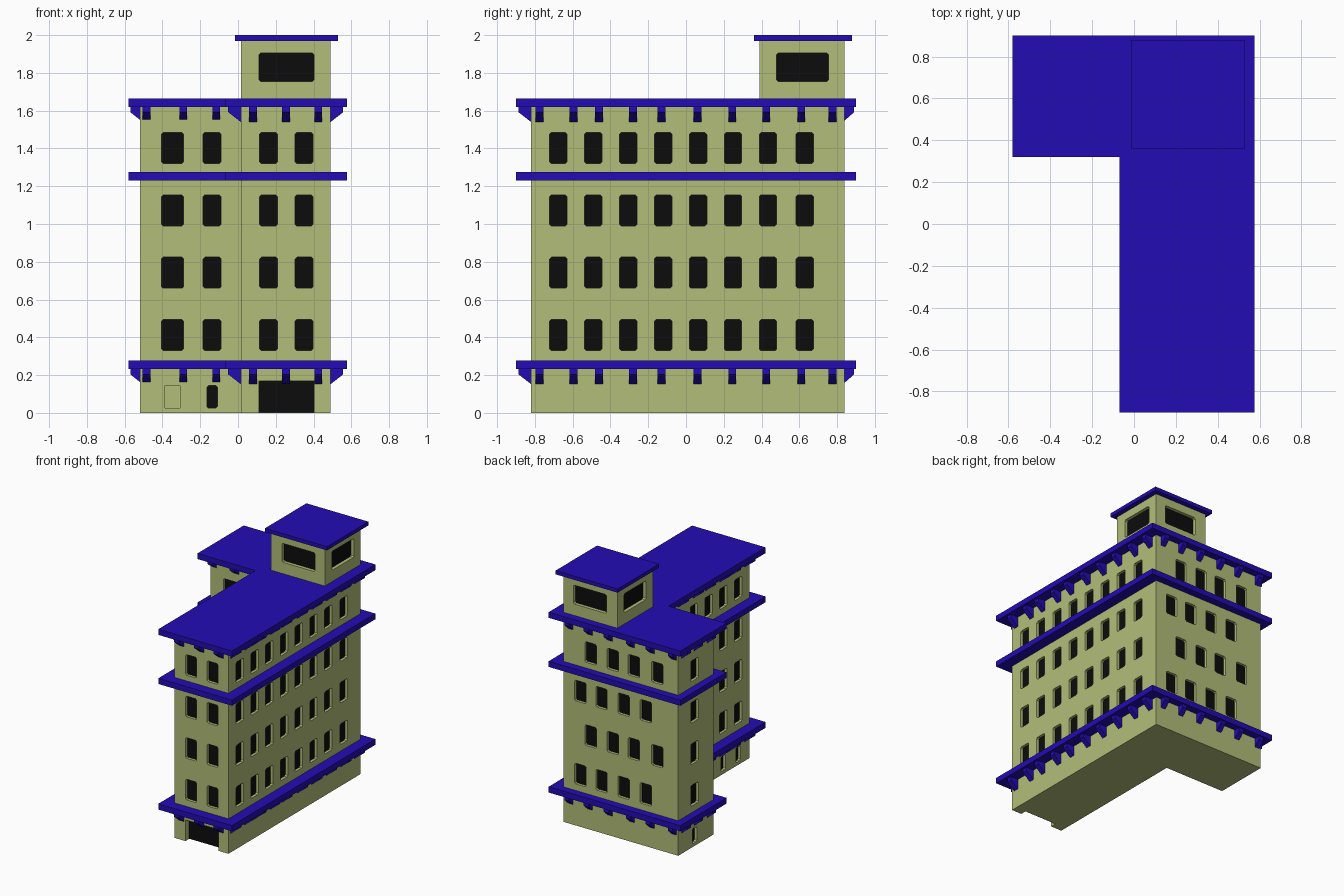
import bpy, bmesh

if "Cube" in bpy.data.objects:
    bpy.data.objects.remove(bpy.data.objects["Cube"])


def material(name, rgb):
    m = bpy.data.materials.new(name)
    m.diffuse_color = (*rgb, 1)
    m.use_nodes = True
    m.node_tree.nodes["Principled BSDF"].inputs["Base Color"].default_value = m.diffuse_color
    return m


OLIVE = material("olive wall", (0.445, 0.515, 0.188))
BLUE = material("blue trim", (0.016, 0.0037, 0.456))
DARK = material("dark glass", (0.0037, 0.0037, 0.0037))

# Walls: (axis of the normal, plane position, outward sign)
FRONT, BACK, RIGHT = ("y", -0.82, -1), ("y", 0.84, 1), ("x", 0.49, 1)
LEFT, INNER, WING = ("x", -0.52, -1), ("x", 0.015, -1), ("y", 0.395, -1)
T_FRONT = ("y", 0.39, -1)


def pt(wall, u, d, z):
    """Point at u along the wall, d outward from it, at height z."""
    axis, plane, sign = wall
    p = plane + sign * d
    return (p, u, z) if axis == "x" else (u, p, z)


def prism(bm, a, b):
    """Solid between two matching outlines."""
    va, vb = [bm.verts.new(p) for p in a], [bm.verts.new(p) for p in b]
    n = len(va)
    faces = [bm.faces.new(va), bm.faces.new(vb)]
    faces += [bm.faces.new((va[i], va[(i + 1) % n], vb[(i + 1) % n], vb[i])) for i in range(n)]
    bmesh.ops.recalc_face_normals(bm, faces=faces)


def finish(bm, name, mat):
    bmesh.ops.recalc_face_normals(bm, faces=bm.faces[:])
    me = bpy.data.meshes.new(name)
    bm.to_mesh(me)
    bm.free()
    me.materials.append(mat)
    ob = bpy.data.objects.new(name, me)
    bpy.context.collection.objects.link(ob)
    return ob


def slab(name, outline, z0, z1, mat):
    bm = bmesh.new()
    prism(bm, [(x, y, z0) for x, y in outline], [(x, y, z1) for x, y in outline])
    return finish(bm, name, mat)


def rect(x0, x1, y0, y1):
    return [(x0, y0), (x1, y0), (x1, y1), (x0, y1)]


def ell(x0, xi, x1, y0, yi, y1):
    return [(x0, yi), (xi, yi), (xi, y0), (x1, y0), (x1, y1), (x0, y1)]


def opening(cut, glass, wall, u, w, z0, z1, depth=0.025, c=0.009):
    """Recess with clipped corners, and a dark pane at its back."""
    a, b = u - w / 2, u + w / 2
    if c:
        o = [(a + c, z0), (b - c, z0), (b, z0 + c), (b, z1 - c),
             (b - c, z1), (a + c, z1), (a, z1 - c), (a, z0 + c)]
    else:
        o = [(a, z0), (b, z0), (b, z1), (a, z1)]
    prism(cut, [pt(wall, u, -depth, z) for u, z in o], [pt(wall, u, 0.02, z) for u, z in o])
    if glass:
        prism(glass, [pt(wall, u, -depth - 0.002, max(z, 0.001)) for u, z in o],
              [pt(wall, u, 0.003 - depth, max(z, 0.001)) for u, z in o])


def carve(ob, cut):
    cutter = finish(cut, "cutter", OLIVE)
    cutter.hide_render = True
    mod = ob.modifiers.new("openings", "BOOLEAN")
    mod.operation, mod.solver, mod.object = "DIFFERENCE", "EXACT", cutter
    bpy.context.view_layer.objects.active = ob
    bpy.ops.object.modifier_apply(modifier=mod.name)
    bpy.data.objects.remove(cutter)


# L-shaped body and roof tower
body = slab("body_walls", ell(-0.52, 0.015, 0.49, -0.82, 0.395, 0.84), 0, 1.64, OLIVE)
tower = slab("tower_walls", rect(0.015, 0.49, 0.39, 0.84), 1.65, 1.98, OLIVE)

# Four floors of windows
cut, glass = bmesh.new(), bmesh.new()
bays = [-0.676 + 0.185 * i for i in range(7)] + [0.629]
for floor in range(4):
    z0 = 0.33 + 0.33 * floor
    back = [0.25, 0.055, -0.13, -0.335] if floor % 2 else [0.34, 0.155, -0.04, -0.235]
    for wall, spots in (
        (FRONT, [(0.162, 0.095), (0.35, 0.095)]),
        (WING, [(-0.347, 0.117), (-0.137, 0.095)]),
        (RIGHT, [(u, 0.092) for u in bays]),
        (INNER, [(u, 0.092) for u in bays[:6]]),
        (LEFT, [(0.635, 0.095)]),
        (BACK, [(u, 0.1) for u in back]),
    ):
        for u, w in spots:
            opening(cut, glass, wall, u, w, z0, z0 + 0.164)

# Ground floor: entrance, blank niche, narrow windows
opening(cut, glass, FRONT, 0.257, 0.29, -0.02, 0.168, 0.05, 0)
opening(cut, None, WING, -0.346, 0.08, 0.025, 0.145, 0.02, 0)
for wall, us in ((WING, [-0.137]), (LEFT, [0.635]), (INNER, bays[:6])):
    for u in us:
        opening(cut, glass, wall, u, 0.055, 0.025, 0.145)
carve(body, cut)

# Wide tower windows
cut = bmesh.new()
for wall, u, w in ((T_FRONT, 0.257, 0.29), (BACK, 0.257, 0.29),
                   (RIGHT, 0.617, 0.275), (INNER, 0.617, 0.275)):
    opening(cut, glass, wall, u, w, 1.755, 1.905, 0.03)
carve(tower, cut)
finish(glass, "window_panes", DARK)

# Ledges and roofs
plan = ell(-0.58, -0.07, 0.577, -0.9, 0.32, 0.9)
for name, z0, z1 in (("lower_ledge", 0.232, 0.278), ("middle_ledge", 1.23, 1.275),
                     ("main_roof", 1.62, 1.665)):
    slab(name, plan, z0, z1, BLUE)
slab("tower_roof", rect(-0.015, 0.53, 0.36, 0.88), 1.97, 2.0, BLUE)

# Brackets under the lower ledge and the main roof
side = [-0.775, -0.595, -0.46, -0.28, -0.13, 0.06, 0.245, 0.425, 0.61, 0.775]
bm = bmesh.new()
for top in (0.24, 1.628):
    for wall, us, d, h in (
        (FRONT, [0.08, 0.255, 0.425], 0.067, 0.088),
        (RIGHT, side, 0.067, 0.088),
        (INNER, side[:7], 0.067, 0.088),
        (WING, [-0.485, -0.29, -0.115], 0.055, 0.076),
        (LEFT, [0.46, 0.62, 0.775], 0.05, 0.076),
        (BACK, [0.425, 0.255, 0.08, -0.115, -0.29, -0.485], 0.05, 0.08),
    ):
        prof = [(-0.005, 0), (d, 0), (d, -0.036), (0, -h), (-0.005, -h)]
        for u in us:
            prism(bm, [pt(wall, u - 0.021, a, top + b) for a, b in prof],
                  [pt(wall, u + 0.021, a, top + b) for a, b in prof])
finish(bm, "ledge_brackets", BLUE)
